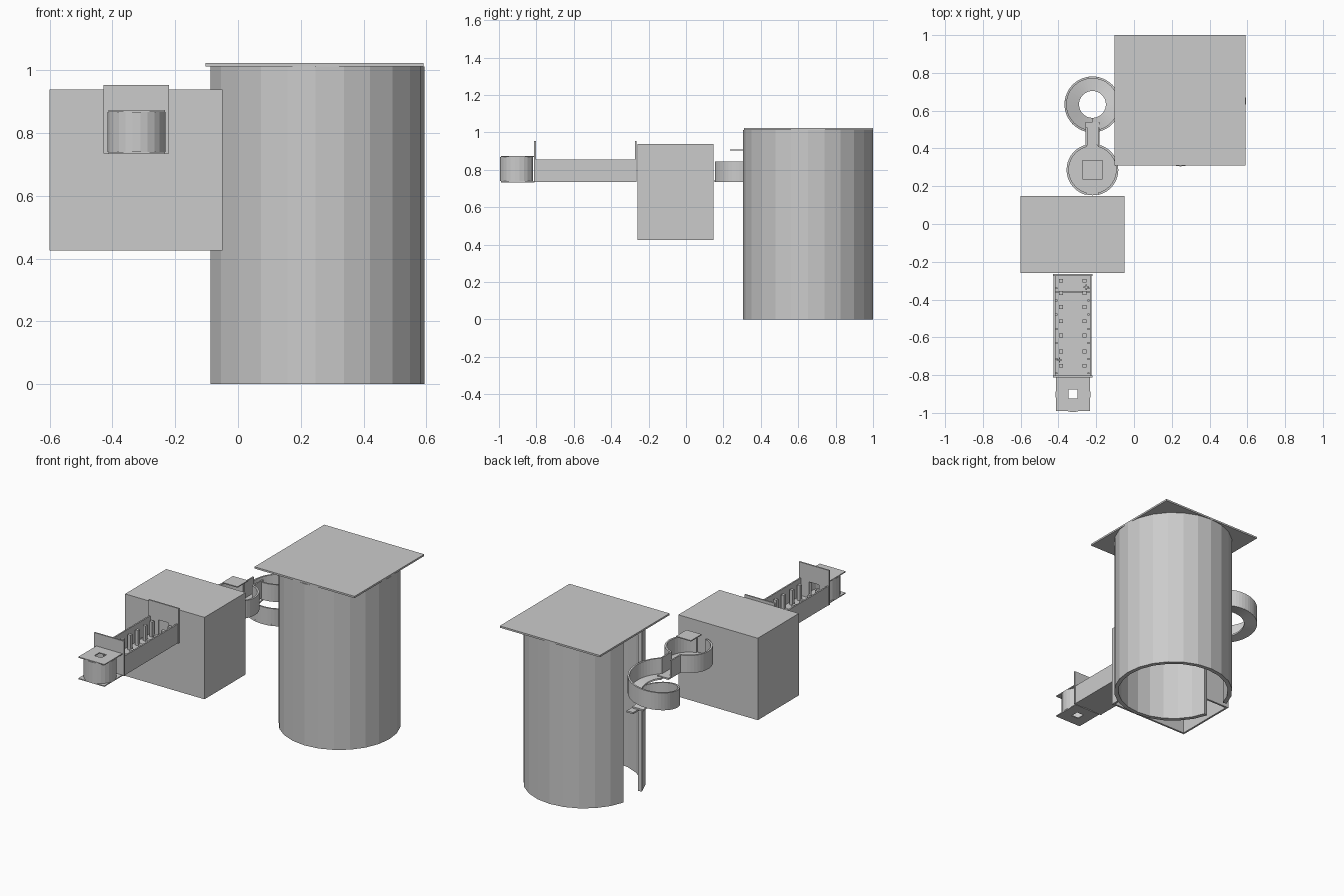
import bpy, bmesh
from math import sin, cos, radians

if "Cube" in bpy.data.objects:
    bpy.data.objects.remove(bpy.data.objects["Cube"])


def make(name, bm):
    bmesh.ops.recalc_face_normals(bm, faces=bm.faces)
    me = bpy.data.meshes.new(name)
    bm.to_mesh(me)
    bm.free()
    ob = bpy.data.objects.new(name, me)
    bpy.context.collection.objects.link(ob)
    return ob


def boxes(name, *specs):
    """One mesh from boxes given as (x0, x1, y0, y1, z0, z1)."""
    bm = bmesh.new()
    for x0, x1, y0, y1, z0, z1 in specs:
        vs = bmesh.ops.create_cube(bm, size=1)['verts']
        for v in vs:
            v.co.x = x1 if v.co.x > 0 else x0
            v.co.y = y1 if v.co.y > 0 else y0
            v.co.z = z1 if v.co.z > 0 else z0
    return make(name, bm)


def arc(name, cx, cy, r0, r1, z0, z1, a0, a1, n, drop=0.0):
    """Rectangular section swept around a vertical axis, sinking by drop."""
    bm = bmesh.new()
    loops = []
    for i in range(n + 1):
        t = i / n
        a = radians(a0 + (a1 - a0) * t)
        loops.append([bm.verts.new((cx + r * cos(a), cy + r * sin(a), z - drop * t))
                      for r, z in ((r0, z0), (r1, z0), (r1, z1), (r0, z1))])
    for p, q in zip(loops, loops[1:]):
        for k in range(4):
            bm.faces.new((p[k], p[k - 1], q[k - 1], q[k]))
    bm.faces.new(loops[0])
    bm.faces.new(loops[-1])
    return make(name, bm)


def disc(name, cx, cy, r, z0, z1, n):
    bm = bmesh.new()
    vs = [bm.verts.new((cx + r * cos(radians(360 * i / n)),
                        cy + r * sin(radians(360 * i / n)), z0)) for i in range(n)]
    f = bm.faces.new(vs)
    ext = bmesh.ops.extrude_face_region(bm, geom=[f])['geom']
    for v in ext:
        if isinstance(v, bmesh.types.BMVert):
            v.co.z = z1
    return make(name, bm)


def frame_plate(name, cx, cy, h, hole, z0, z1):
    """Square plate with a square hole."""
    boxes(name,
          (cx - h, cx - hole, cy - h, cy + h, z0, z1),
          (cx + hole, cx + h, cy - h, cy + h, z0, z1),
          (cx - hole, cx + hole, cy - h, cy - hole, z0, z1),
          (cx - hole, cx + hole, cy + hole, cy + h, z0, z1))


FLOOR, RIM = 0.735, 0.845

# Large round tower, open below, with a full-height slot on its left
arc("tower_wall", 0.247, 0.652, 0.322, 0.347, 0, 1.012, 195, 525, 22)
boxes("tower_roof", (-0.103, 0.59, 0.31, 1.0, 1.012, 1.023))

# House box, open below
X0, X1, Y0, Y1, T = -0.6, -0.05, -0.26, 0.147, 0.012
boxes("house_shell",
      (X0, X1, Y0, Y0 + T, 0.425, 0.926),
      (X0, X1, Y1 - T, Y1, 0.425, 0.926),
      (X0, X0 + T, Y0 + T, Y1 - T, 0.425, 0.926),
      (X1 - T, X1, Y0 + T, Y1 - T, 0.425, 0.926),
      (X0, X1, Y0, Y1, 0.926, 0.938))

# Round basin with two doorways and a hovering square lid
BX, BY = -0.22, 0.287
disc("basin_floor", BX, BY, 0.135, FLOOR, FLOOR + 0.01, 36)
for side, a in (("left", 104), ("right", 284)):
    arc("basin_wall_" + side, BX, BY, 0.125, 0.137, FLOOR, RIM, a, a + 152, 18)
boxes("basin_lid", (BX - 0.052, BX + 0.052, BY - 0.052, BY + 0.052, 0.903, 0.909))

# Short bridge from basin to spiral
boxes("bridge",
      (-0.256, -0.182, 0.42, 0.54, FLOOR, FLOOR + 0.01),
      (-0.256, -0.247, 0.415, 0.51, FLOOR, RIM),
      (-0.191, -0.182, 0.415, 0.51, FLOOR, RIM))

# Spiral chute descending towards the tower slot
SX, SY = -0.22, 0.633
arc("spiral_floor", SX, SY, 0.071, 0.148, FLOOR, FLOOR + 0.01, 270, 720, 60, 0.19)
arc("spiral_wall", SX, SY, 0.137, 0.148, FLOOR - 0.005, RIM - 0.008, 284, 704, 56, 0.177)
boxes("spiral_exit", (-0.11, -0.065, 0.585, 0.68, 0.535, 0.545))

# Peg ramp tray
RX0, RX1, RY0, RY1 = -0.425, -0.225, -0.805, -0.27
boxes("ramp_tray",
      (RX0, RX1, RY0, RY1, FLOOR, FLOOR + 0.01),
      (RX0, RX0 + 0.009, RY0, RY1, FLOOR, 0.855),
      (RX1 - 0.009, RX1, RY0, RY1, FLOOR, 0.855))
boxes("ramp_crossbar", (RX0, RX1, -0.364, -0.358, FLOOR, FLOOR + 0.018))

# End plates of the ramp, each with a doorway
for name, y in (("front", -0.812), ("back", -0.274)):
    boxes("ramp_plate_" + name,
          (-0.428, -0.36, y, y + 0.009, FLOOR, 0.953),
          (-0.29, -0.22, y, y + 0.009, FLOOR, 0.953),
          (-0.36, -0.29, y, y + 0.009, 0.845, 0.953))

# Two rows of square pegs with small pegs between them
rows = [-0.30, -0.365, -0.44, -0.515, -0.59, -0.675, -0.75]
pegs, small = [], []
for i, y in enumerate(rows):
    for x in (-0.387, -0.262):
        pegs.append((x - 0.01, x + 0.01, y - 0.01, y + 0.01, FLOOR, 0.84))
    for x in (-0.411, -0.241):
        ys = y - 0.04
        small.append((x - 0.005, x + 0.005, ys - 0.005, ys + 0.005, FLOOR, 0.80))
boxes("pegs", *pegs)
boxes("small_pegs", *small)

# Two little cross-shaped spinners
for name, x, y in (("back", -0.253, -0.335), ("front", -0.395, -0.72)):
    boxes("spinner_" + name,
          (x - 0.014, x + 0.014, y - 0.003, y + 0.003, FLOOR, 0.79),
          (x - 0.003, x + 0.003, y - 0.014, y + 0.014, FLOOR, 0.79))

# Start turret: open drum between two square plates
TX, TY = -0.323, -0.903
arc("turret_wall", TX, TY, 0.083, 0.093, FLOOR + 0.004, 0.867, 112.5, 427.5, 21)
frame_plate("turret_top", TX, TY + 0.003, 0.09, 0.025, 0.867, 0.873)
frame_plate("turret_base", TX, TY + 0.003, 0.09, 0.025, FLOOR - 0.002, FLOOR + 0.004)
